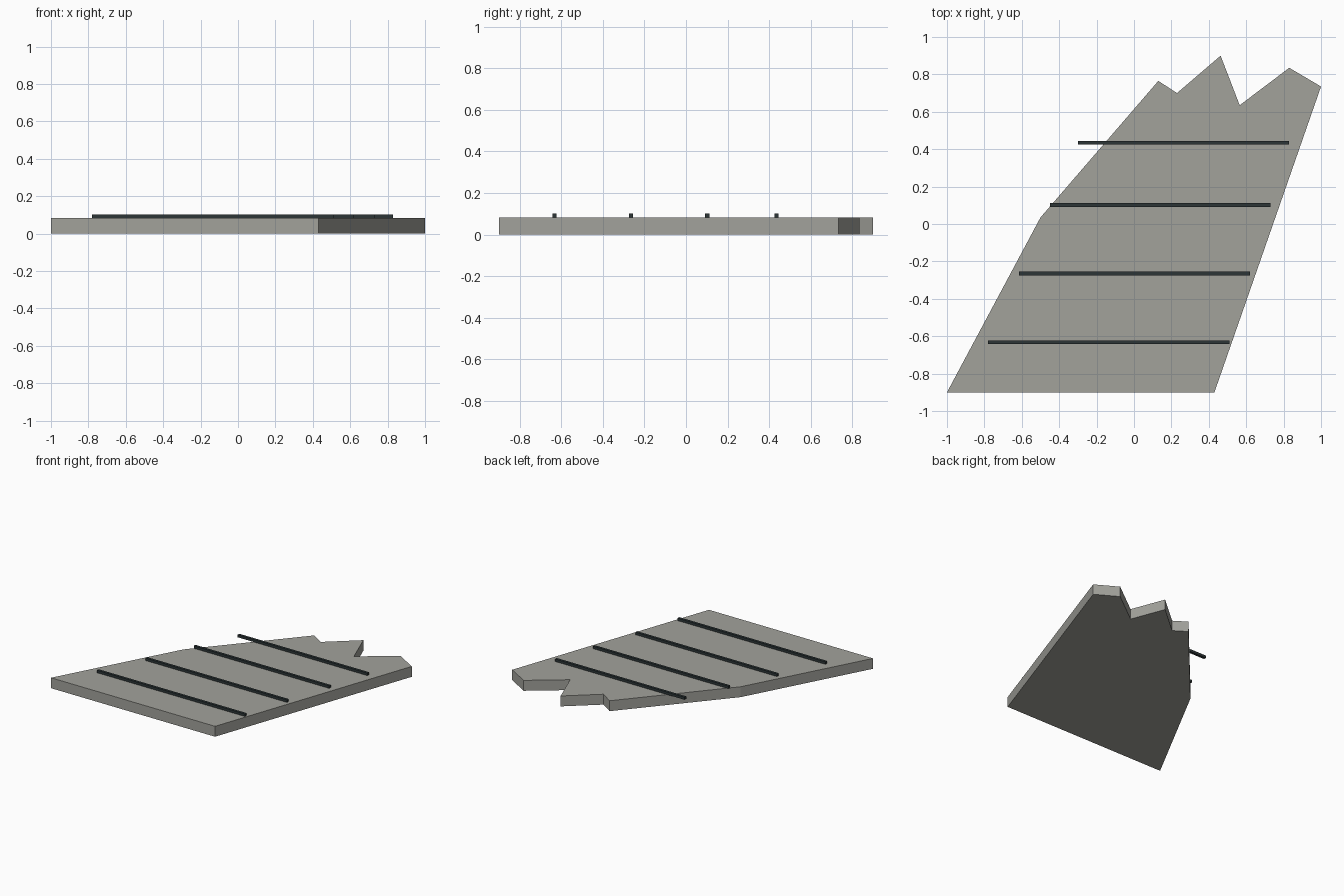
import bpy, bmesh

if "Cube" in bpy.data.objects:
    bpy.data.objects.remove(bpy.data.objects["Cube"])


def material(name, color):
    mat = bpy.data.materials.new(name)
    mat.diffuse_color = (*color, 1)
    mat.use_nodes = True
    mat.node_tree.nodes["Principled BSDF"].inputs["Base Color"].default_value = mat.diffuse_color
    return mat


def prism(name, outline, z0, z1, mat):
    """Extrude a flat outline from z0 to z1."""
    bm = bmesh.new()
    base = bm.faces.new([bm.verts.new((x, y, z0)) for x, y in outline])
    top = bmesh.ops.extrude_face_region(bm, geom=[base])["geom"]
    verts = [v for v in top if isinstance(v, bmesh.types.BMVert)]
    bmesh.ops.translate(bm, verts=verts, vec=(0, 0, z1 - z0))
    bmesh.ops.recalc_face_normals(bm, faces=bm.faces)
    mesh = bpy.data.meshes.new(name)
    bm.to_mesh(mesh)
    bm.free()
    mesh.materials.append(mat)
    obj = bpy.data.objects.new(name, mesh)
    bpy.context.collection.objects.link(obj)
    return obj


stone = material("stone_grey", (0.36, 0.36, 0.33))
dark = material("dark_seam", (0.025, 0.035, 0.037))

# Broken slab with a jagged back edge
slab_outline = [(-1, -0.9), (0.43, -0.9), (1, 0.735), (0.83, 0.835), (0.565, 0.635),
                (0.463, 0.9), (0.23, 0.70), (0.13, 0.765), (-0.5, 0.035)]
prism("broken_slab", slab_outline, 0, 0.082, stone)

# Thin strips lying across the slab: left end, right end, y
strips = [(-0.78, 0.51, -0.632), (-0.615, 0.62, -0.265),
          (-0.45, 0.73, 0.102), (-0.30, 0.83, 0.435)]
for i, (x0, x1, y) in enumerate(strips, 1):
    w = 0.01
    prism(f"cross_strip_{i}", [(x0, y - w), (x1, y - w), (x1, y + w), (x0, y + w)],
          0.082, 0.102, dark)
